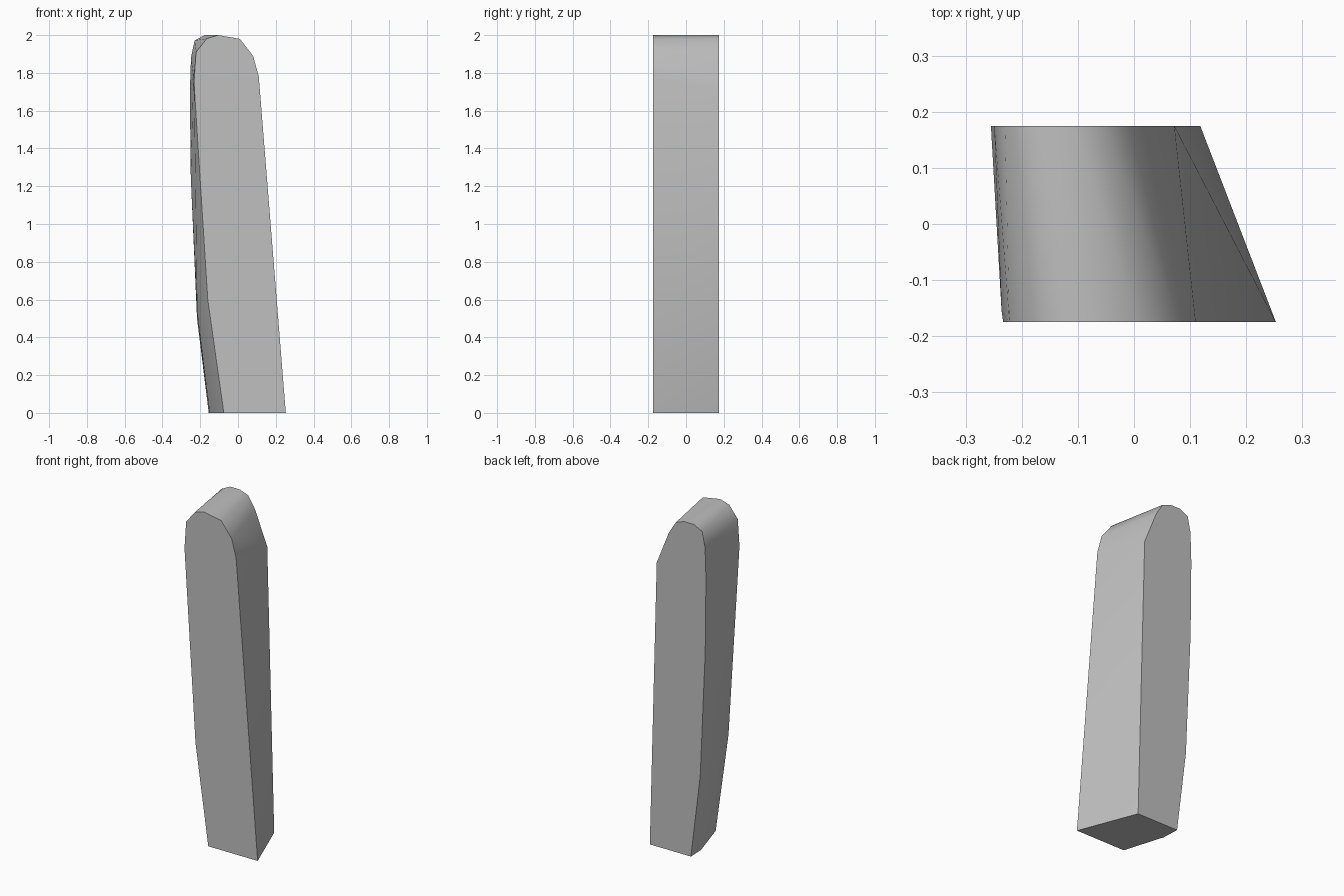
import bpy, bmesh, math

cube = bpy.data.objects.get("Cube")
if cube:
    bpy.data.objects.remove(cube, do_unlink=True)

# One plain grey
grey = bpy.data.materials.new("stone_grey")
grey.use_nodes = True
colour = (0.53, 0.53, 0.53, 1.0)
grey.diffuse_color = colour
grey.node_tree.nodes["Principled BSDF"].inputs["Base Color"].default_value = colour

HALF_DEPTH = 0.175

# Front and back outlines as (x, z)
front = [(0.253, 0), (0.11, 1.78), (0.08, 1.89), (0.01, 1.98), (-0.105, 2.0),
         (-0.165, 1.982), (-0.222, 1.91), (-0.233, 1.75), (-0.16, 0.6), (-0.075, 0)]
back = [(0.118, 0), (0.072, 1.705), (-0.009, 1.907), (-0.055, 1.98), (-0.11, 2.0),
        (-0.175, 2.0), (-0.23, 1.972), (-0.249, 1.88), (-0.255, 1.7),
        (-0.25, 1.25), (-0.217, 0.5), (-0.155, 0)]

# Tapering corner ridge on the side, as (x, y, z)
ridge = [(-0.15, 0.07, 0), (-0.216, 0.01, 0.53), (-0.236, -0.155, 1.78)]

points = [(x, -HALF_DEPTH, z) for x, z in front]
points += [(x, HALF_DEPTH, z) for x, z in back]
points += ridge

# Leaning slab with a rounded top: skin the outlines, then merge flat ends
bm = bmesh.new()
for p in points:
    bm.verts.new(p)
hull = bmesh.ops.convex_hull(bm, input=bm.verts[:])
loose = [v for v in bm.verts if not v.link_faces]
bmesh.ops.delete(bm, geom=loose, context='VERTS')
bmesh.ops.dissolve_limit(bm, angle_limit=math.radians(0.3),
                         verts=bm.verts[:], edges=bm.edges[:])
bmesh.ops.recalc_face_normals(bm, faces=bm.faces[:])

mesh = bpy.data.meshes.new("leaning_slab")
bm.to_mesh(mesh)
bm.free()
mesh.materials.append(grey)
slab = bpy.data.objects.new("leaning_slab", mesh)
bpy.context.collection.objects.link(slab)

# Smooth sides, crisp flat ends
bpy.ops.object.select_all(action='DESELECT')
slab.select_set(True)
bpy.context.view_layer.objects.active = slab
bpy.ops.object.shade_smooth_by_angle(angle=math.radians(42))
